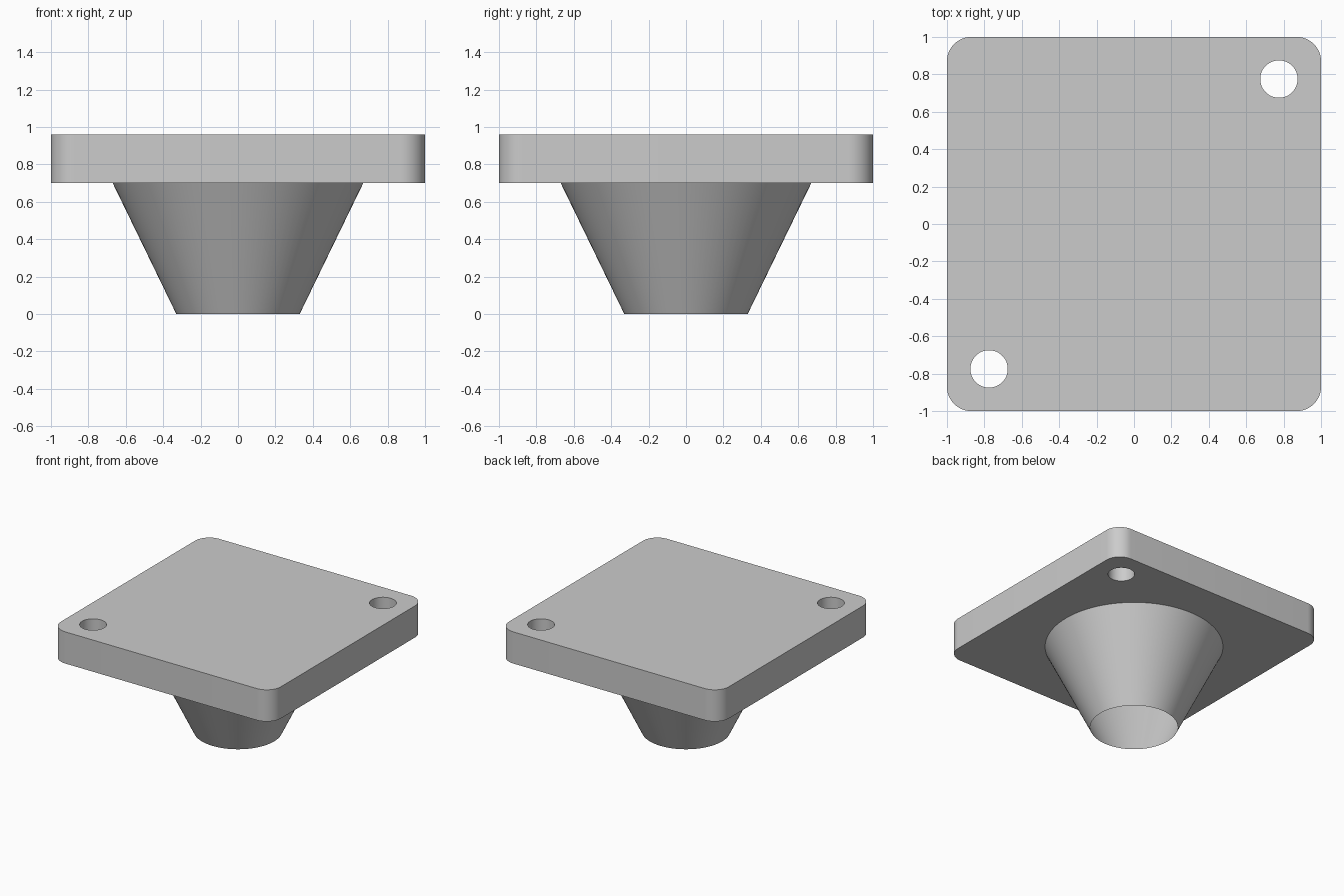
import bpy, bmesh, math

cube = bpy.data.objects.get("Cube")
if cube:
    bpy.data.objects.remove(cube, do_unlink=True)

BASE, TOP = 0.70, 0.96          # underside and top of the plate
CORNER = 0.13
HOLE_POS, HOLE_R = 0.775, 0.10
RIM_R, FLARE_R = 0.33, 0.67

grey = bpy.data.materials.new("plain_grey")
colour = (0.6, 0.6, 0.6, 1)
grey.use_nodes = True
grey.diffuse_color = colour
grey.node_tree.nodes["Principled BSDF"].inputs["Base Color"].default_value = colour


def finish(obj):
    """Give the part its colour and smooth its rounded sides."""
    obj.data.materials.clear()
    obj.data.materials.append(grey)
    bpy.ops.object.select_all(action='DESELECT')
    obj.select_set(True)
    bpy.context.view_layer.objects.active = obj
    bpy.ops.object.shade_smooth_by_angle(angle=math.radians(30))


# Square plate with rounded corners
bpy.ops.mesh.primitive_cube_add(size=1, location=(0, 0, (BASE + TOP) / 2))
plate = bpy.context.object
plate.name = "mounting_plate"
plate.scale = (2, 2, TOP - BASE)
bpy.ops.object.transform_apply(location=False, rotation=False, scale=True)
bm = bmesh.new()
bm.from_mesh(plate.data)
upright = [e for e in bm.edges if abs(e.verts[0].co.z - e.verts[1].co.z) > 0.1]
bmesh.ops.bevel(bm, geom=upright, offset=CORNER, segments=12, profile=0.5, affect='EDGES')
bm.to_mesh(plate.data)
bm.free()

# Two bolt holes in opposite corners
for side in (-1, 1):
    bpy.ops.mesh.primitive_cylinder_add(
        vertices=48, radius=HOLE_R, depth=1,
        location=(side * HOLE_POS, side * HOLE_POS, (BASE + TOP) / 2))
    cutter = bpy.context.object
    cutter.name = "hole_cutter"
    bpy.context.view_layer.objects.active = plate
    cut = plate.modifiers.new("bolt_hole", 'BOOLEAN')
    cut.operation = 'DIFFERENCE'
    cut.solver = 'EXACT'
    cut.object = cutter
    bpy.ops.object.modifier_apply(modifier=cut.name)
    bpy.data.objects.remove(cutter, do_unlink=True)
finish(plate)

# Hollow tapered spout, open at the bottom
bpy.ops.mesh.primitive_cone_add(
    vertices=96, radius1=RIM_R, radius2=FLARE_R, depth=BASE,
    end_fill_type='NOTHING', location=(0, 0, BASE / 2))
spout = bpy.context.object
spout.name = "tapered_spout"
finish(spout)
